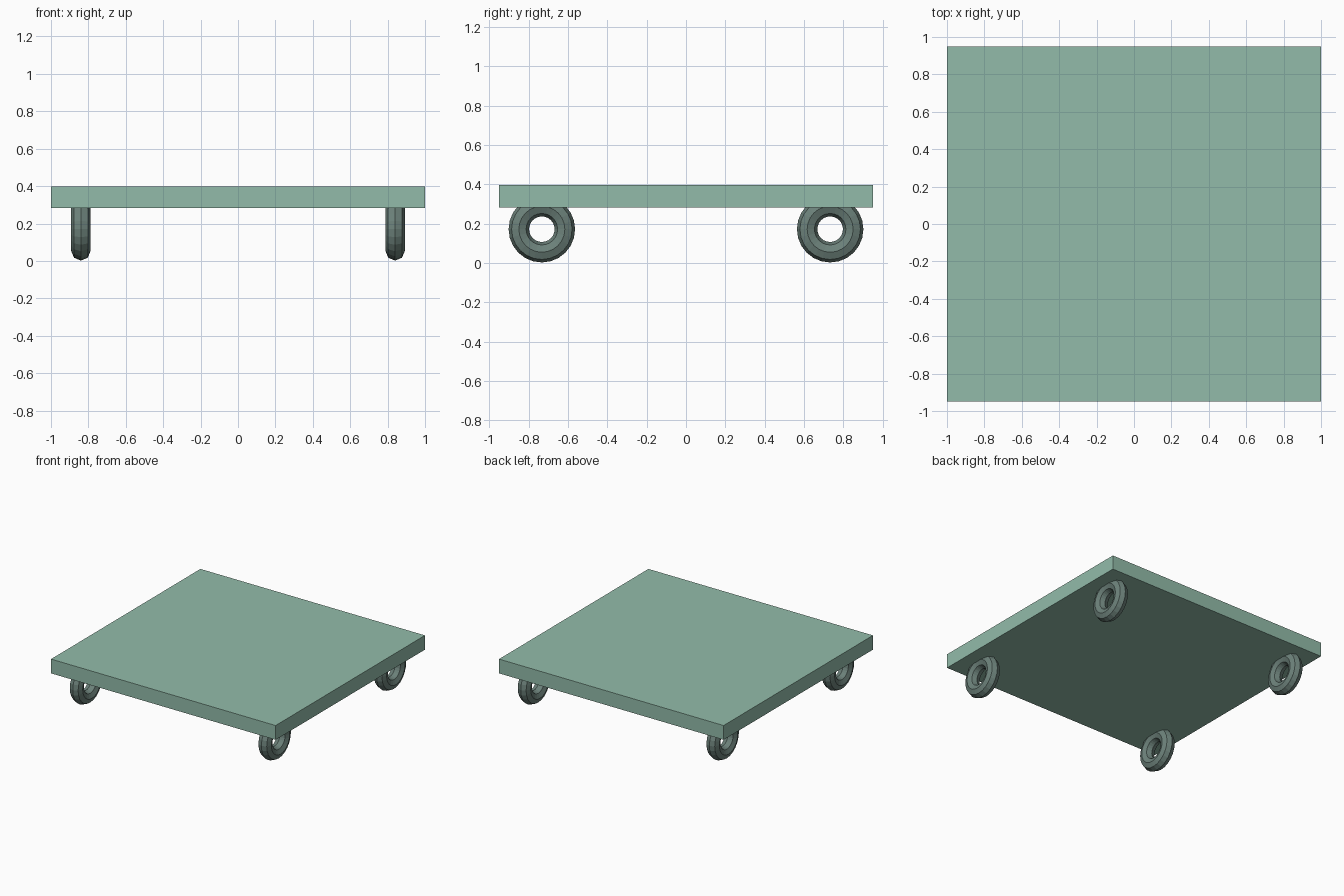
import bpy
import math

if "Cube" in bpy.data.objects:
    bpy.data.objects.remove(bpy.data.objects["Cube"])


def material(name, color):
    mat = bpy.data.materials.new(name)
    mat.diffuse_color = color
    mat.use_nodes = True
    mat.node_tree.nodes["Principled BSDF"].inputs["Base Color"].default_value = mat.diffuse_color
    return mat


deck_mat = material("deck_green", (0.29, 0.50, 0.40, 1))
wheel_mat = material("wheel_grey_green", (0.15, 0.22, 0.195, 1))

# Flat deck
BOTTOM, TOP = 0.282, 0.397
bpy.ops.mesh.primitive_cube_add(size=1, location=(0, 0, (BOTTOM + TOP) / 2))
deck = bpy.context.object
deck.name = "deck"
deck.scale = (2.0, 1.9, TOP - BOTTOM)
bpy.ops.object.transform_apply(location=False, rotation=False, scale=True)
deck.data.materials.append(deck_mat)

# Four ring wheels tucked into the underside, one near each corner
MAJOR, MINOR = 0.117, 0.052
for y, end in ((-0.733, "front"), (0.733, "back")):
    for x, side in ((-0.84, "left"), (0.84, "right")):
        bpy.ops.mesh.primitive_torus_add(
            major_radius=MAJOR, minor_radius=MINOR,
            major_segments=24, minor_segments=8,
            location=(x, y, MAJOR + MINOR + 0.002),
            rotation=(0, math.pi / 2, 0))
        wheel = bpy.context.object
        wheel.name = f"wheel_{end}_{side}"
        wheel.data.materials.append(wheel_mat)
